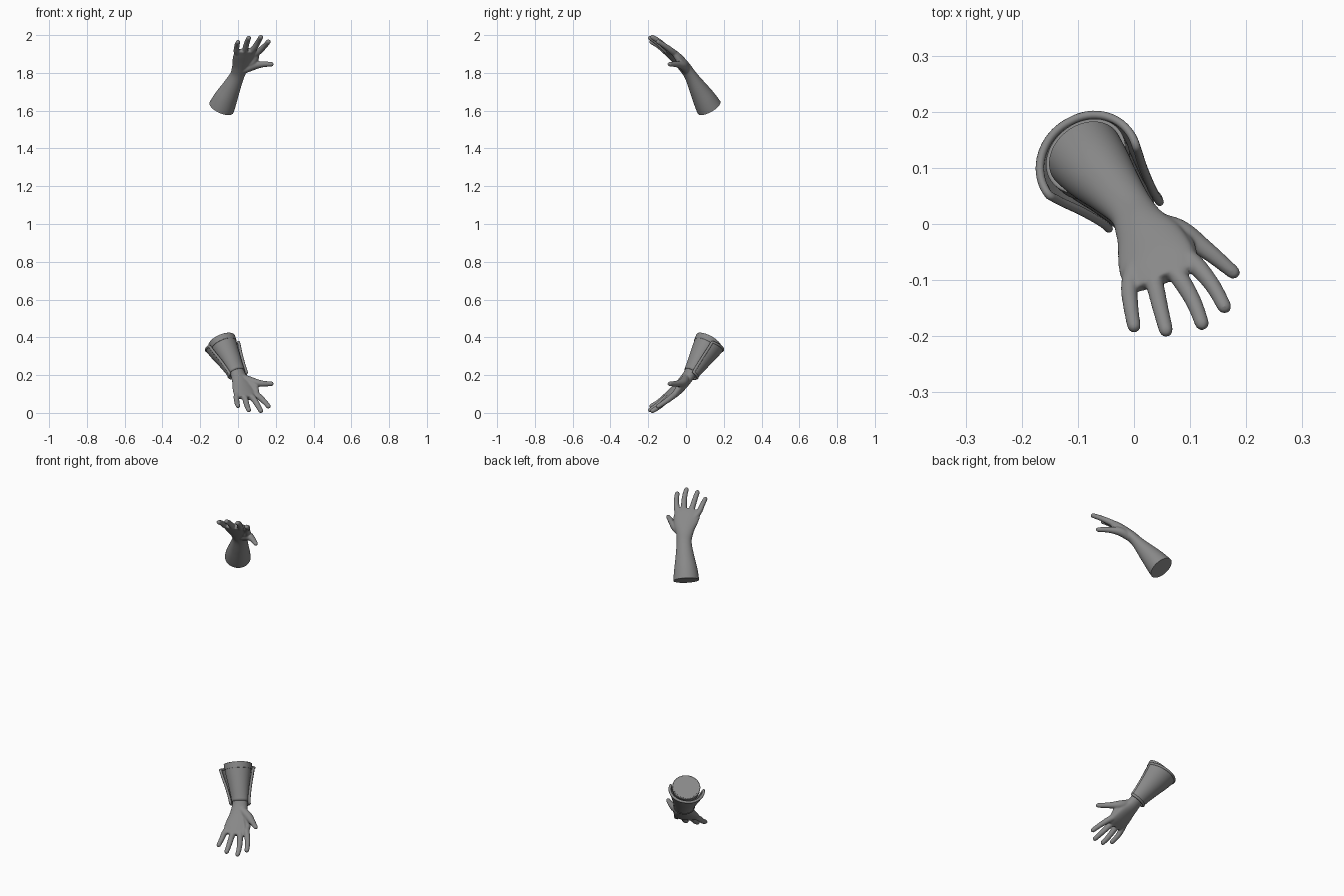
import bpy, bmesh, math
from mathutils import Vector

if "Cube" in bpy.data.objects:
    bpy.data.objects.remove(bpy.data.objects["Cube"])

SIDE = Vector((0.9, 0.43, 0))          # little finger towards thumb

# Forearm and palm stations: x, y, z, half width, half thickness
ARM = [(-0.108, 0.149, 1.570, .073, .071), (-0.087, 0.122, 1.617, .070, .068),
       (-0.064, 0.094, 1.667, .063, .060), (-0.036, 0.062, 1.722, .051, .047),
       (-0.005, 0.025, 1.785, .041, .032), (0.011, -0.003, 1.825, .047, .029),
       (0.028, -0.033, 1.860, .062, .026), (0.041, -0.070, 1.897, .070, .022),
       (0.051, -0.100, 1.921, .060, .015)]
# Finger stations: x, y, z, radius (the last one is the web beside the thumb)
FINGERS = [
    [(0.002, -0.060, 1.880, .015), (-0.008, -0.108, 1.912, .0155), (-0.006, -0.145, 1.943, .0140), (0.000, -0.182, 1.963, .0125)],
    [(0.022, -0.060, 1.887, .016), (0.037, -0.108, 1.922, .0160), (0.047, -0.150, 1.959, .0145), (0.057, -0.189, 1.985, .013)],
    [(0.045, -0.050, 1.887, .016), (0.081, -0.096, 1.924, .0165), (0.106, -0.138, 1.963, .0145), (0.121, -0.177, 1.989, .013)],
    [(0.063, -0.035, 1.880, .016), (0.106, -0.069, 1.910, .0170), (0.139, -0.108, 1.940, .0145), (0.161, -0.147, 1.965, .013)],
    [(0.025, 0.000, 1.815, .022), (0.078, -0.014, 1.837, .0235), (0.128, -0.046, 1.845, .0165), (0.177, -0.086, 1.846, .0125)],
    [(0.040, -0.010, 1.840, .020), (0.085, -0.032, 1.862, .0185), (0.100, -0.058, 1.897, .014)],
]


def sample(st, s):
    """Catmull-Rom value of a station list at position s."""
    n = len(st) - 1
    i = max(0, min(n - 1, int(s)))
    t = s - i
    p = [st[max(0, min(n, i + k))] for k in (-1, 0, 1, 2)]
    return [0.5 * (2 * b + (c - a) * t + (2 * a - 5 * b + 4 * c - d) * t * t
                   + (3 * b - a - 3 * c + d) * t ** 3) for a, b, c, d in zip(*p)]


def point(st, s, phi, off=0.0):
    """Point on a tube; phi is measured from the back of the hand."""
    v = sample(st, s)
    hi, lo = sample(st, min(s + .02, len(st) - 1)), sample(st, max(s - .02, 0))
    tan = (Vector(hi[:3]) - Vector(lo[:3])).normalized()
    u = (SIDE - tan * SIDE.dot(tan)).normalized()
    d = tan.cross(u)
    return Vector(v[:3]) + u * math.sin(phi) * (v[3] + off) + d * math.cos(phi) * (v[-1] + off)


def skin(bm, rows, closed):
    vs = [[bm.verts.new(p) for p in r] for r in rows]
    n = len(rows[0])
    for a, b in zip(vs, vs[1:]):
        for j in range(n if closed else n - 1):
            k = (j + 1) % n
            bm.faces.new((a[j], a[k], b[k], b[j]))
    return vs


def tube(bm, st, steps, n=24, tip=False):
    end = len(st) - 1
    ring = lambda s, off=0: [point(st, s, 2 * math.pi * j / n, off) for j in range(n)]
    rows = [ring(end * i / steps) for i in range(steps + 1)]
    if tip:                              # rounded finger tip
        r = st[-1][3]
        axis = (Vector(st[-1][:3]) - Vector(st[-2][:3])).normalized()
        for a in (.5, 1.0, 1.35):
            rows.append([p + axis * r * math.sin(a) for p in ring(end, -r * (1 - math.cos(a)))])
    vs = skin(bm, rows, True)
    bm.faces.new(vs[0])
    bm.faces.new(vs[-1])


GREY = bpy.data.materials.new("dark_grey")
GREY.diffuse_color = (0.25, 0.25, 0.25, 1)
GREY.use_nodes = True
GREY.node_tree.nodes["Principled BSDF"].inputs["Base Color"].default_value = GREY.diffuse_color


def make(name, bm, flip=False):
    if flip:                             # lower arm is the upper one mirrored in height
        for v in bm.verts:
            v.co.z = 2 - v.co.z
    bmesh.ops.recalc_face_normals(bm, faces=bm.faces)
    me = bpy.data.meshes.new(name)
    bm.to_mesh(me)
    bm.free()
    me.materials.clear()
    me.materials.append(GREY)
    ob = bpy.data.objects.new(name, me)
    bpy.context.collection.objects.link(ob)
    return ob


def smooth(ob, deg=40):
    bpy.ops.object.select_all(action='DESELECT')
    ob.select_set(True)
    bpy.context.view_layer.objects.active = ob
    bpy.ops.object.shade_smooth_by_angle(angle=math.radians(deg))


# Hand and forearm blended into one surface
bm = bmesh.new()
tube(bm, ARM, 40, 48)
for f in FINGERS:
    tube(bm, f, 14, 20, True)
raw = make("hand_blend", bm)
rm = raw.modifiers.new("blend", 'REMESH')
rm.mode, rm.voxel_size = 'VOXEL', 0.0035
sm = raw.modifiers.new("soften", 'SMOOTH')
sm.factor, sm.iterations = 0.5, 12
deps = bpy.context.evaluated_depsgraph_get()
blend = bpy.data.meshes.new_from_object(raw.evaluated_get(deps))
bpy.data.objects.remove(raw)

# Flat cut at the elbow, then the upper and lower copies
cut, axis = Vector(ARM[1][:3]), Vector((0.376, -0.459, 0.803))
for name, flip in (("upper_hand", False), ("lower_hand", True)):
    bm = bmesh.new()
    bm.from_mesh(blend)
    bmesh.ops.bisect_plane(bm, geom=bm.verts[:] + bm.edges[:] + bm.faces[:],
                           plane_co=cut, plane_no=axis, clear_inner=True)
    bmesh.ops.holes_fill(bm, edges=[e for e in bm.edges if e.is_boundary], sides=0)
    smooth(make(name, bm, flip))


def sleeve(name, t0, t1, off, thick):
    """Full ring around the lower forearm; t runs from elbow 0 to wrist 1."""
    bm = bmesh.new()
    skin(bm, [[point(ARM, 1 + 3 * (t0 + (t1 - t0) * i / 16), 2 * math.pi * j / 48, off)
               for j in range(48)] for i in range(17)], True)
    ob = make(name, bm, True)
    so = ob.modifiers.new("thickness", 'SOLIDIFY')
    so.thickness, so.offset = thick, 0
    smooth(ob)


# Fitted bracer with a thicker band at the elbow
sleeve("bracer_sleeve", 0.05, 1.0, .001, .006)
sleeve("bracer_elbow_band", 0.01, 0.18, .003, .007)


# Flared guard over the back of the forearm, its elbow end receding at the sides
def guard_point(v, w):
    phi = math.radians(-98 + 198 * w)
    start = 0.05 + 0.11 * (1 - math.cos(phi))
    t = start + (1.05 - start) * v
    off = .011 + .009 * (1 - v) ** 1.5 + .008 * max(0, -math.sin(phi)) * (1 - v)
    return point(ARM, 1 + 3 * t, phi, off)


bm = bmesh.new()
skin(bm, [[guard_point(i / 20, j / 36) for j in range(37)] for i in range(21)], False)
guard = make("bracer_guard", bm, True)
so = guard.modifiers.new("thickness", 'SOLIDIFY')
so.thickness, so.offset = .009, 0
smooth(guard)

# Raised trim along the guard border
loop = ([(0, j / 36) for j in range(36)] + [(i / 20, 1) for i in range(20)]
        + [(1, 1 - j / 36) for j in range(36)] + [(1 - i / 20, 0) for i in range(20)])
cu = bpy.data.curves.new("bracer_trim", 'CURVE')
cu.dimensions, cu.bevel_depth, cu.bevel_resolution = '3D', .0075, 3
cu.materials.append(GREY)
sp = cu.splines.new('POLY')
sp.points.add(len(loop) - 1)
for p, (v, w) in zip(sp.points, loop):
    c = guard_point(v, w)
    p.co = (c.x, c.y, 2 - c.z, 1)
sp.use_cyclic_u = True
sp.use_smooth = True
bpy.context.collection.objects.link(bpy.data.objects.new("bracer_trim", cu))
